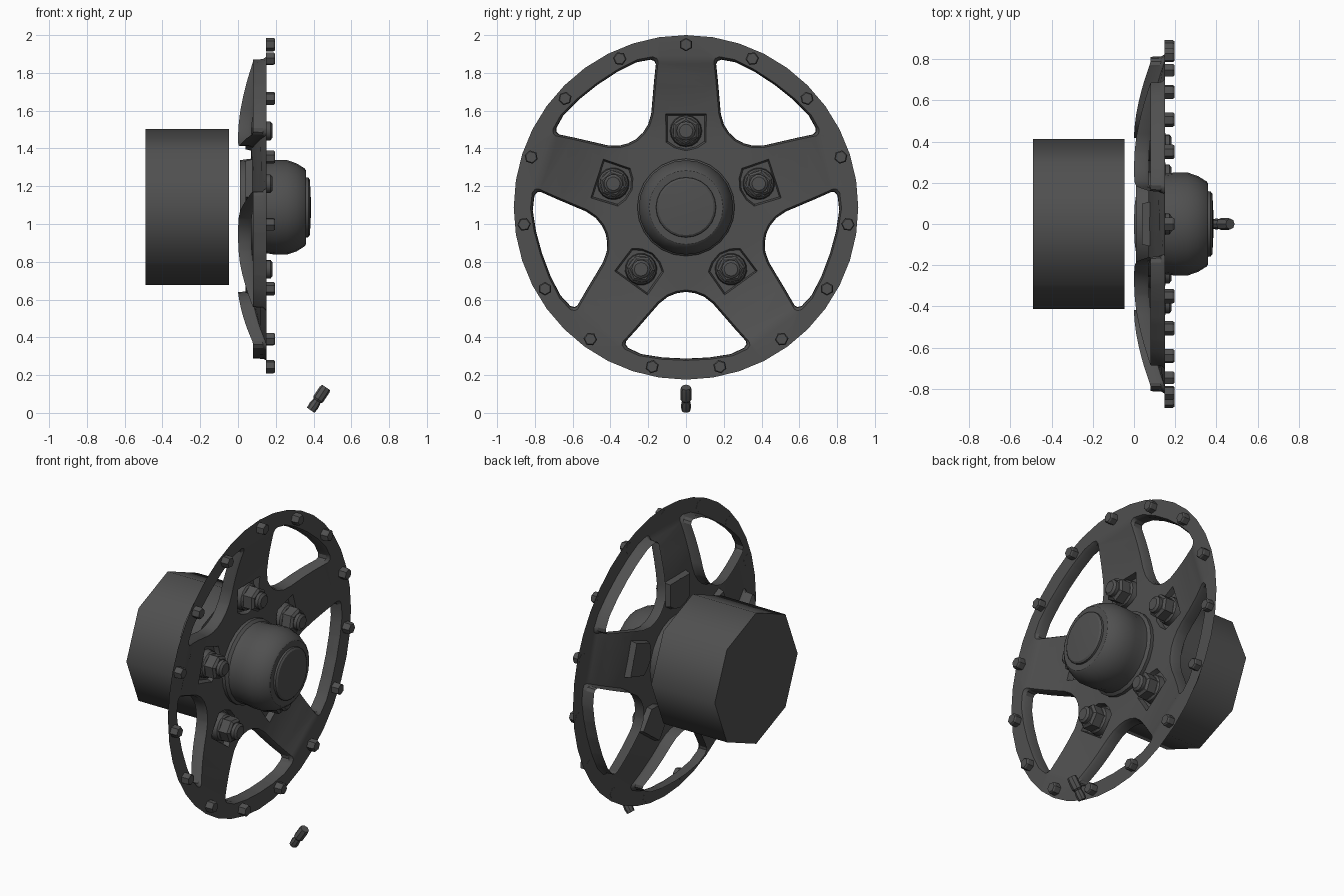
import bpy, bmesh
from math import sin, cos, tau, radians
from mathutils import Vector

if "Cube" in bpy.data.objects:
    bpy.data.objects.remove(bpy.data.objects["Cube"])

HUB_Z = 1.088     # wheel axis height
RIM_R = 0.912
THICK = 0.07      # depth of the window flanges
STEP = tau / 5    # five spokes

metal = bpy.data.materials.new("dark grey metal")
metal.use_nodes = True
metal.diffuse_color = (0.08, 0.08, 0.08, 1)
metal.node_tree.nodes["Principled BSDF"].inputs["Base Color"].default_value = (0.08, 0.08, 0.08, 1)


def finish(name, bm, loc, rot=(0, 0, 0), angle=30):
    bmesh.ops.recalc_face_normals(bm, faces=bm.faces[:])
    mesh = bpy.data.meshes.new(name)
    bm.to_mesh(mesh)
    bm.free()
    mesh.materials.append(metal)
    ob = bpy.data.objects.new(name, mesh)
    bpy.context.collection.objects.link(ob)
    ob.location, ob.rotation_euler = loc, rot
    bpy.ops.object.select_all(action='DESELECT')
    ob.select_set(True)
    bpy.context.view_layer.objects.active = ob
    bpy.ops.object.shade_smooth_by_angle(angle=radians(angle))


def add_lathe(bm, profile, sides):
    """Revolve (x, radius) pairs about the local x axis and cap both ends."""
    rings = [[bm.verts.new((x, r * sin(tau * i / sides), r * cos(tau * i / sides)))
              for i in range(sides)] for x, r in profile]
    for a, b in zip(rings, rings[1:]):
        for i in range(sides):
            j = (i + 1) % sides
            bm.faces.new((a[i], a[j], b[j], b[i]))
    bm.faces.new(rings[0])
    bm.faces.new(rings[-1])


def lathe(name, profile, sides, loc, rot=(0, 0, 0), angle=30):
    bm = bmesh.new()
    add_lathe(bm, profile, sides)
    finish(name, bm, loc, rot, angle)


def mirrored(half):
    """Close a half outline of (side, radial) points that starts and ends on the axis."""
    return half + [(-s, r) for s, r in half[-2:0:-1]]


def spoke_point(angle, r, s=0.0):
    return Vector((0, s * cos(angle) + r * sin(angle), r * cos(angle) - s * sin(angle)))


def dish(v):
    """Back depth of the dished wheel at this distance from the axis."""
    r = Vector((v.y, v.z)).length
    t = min(max((r - 0.42) / 0.38, 0), 1)
    return 0.08 * t ** 1.6


# Wheel face: flat sheet with window and lug openings
window = mirrored([(0, .437), (.05, .444), (.1, .463), (.15, .502), (.205, .565), (.27, .64),
                   (.335, .712), (.338, .73), (.325, .75), (.25, .785), (.13, .804), (0, .81)])
pocket = mirrored([(0, .495), (.108, .495), (.105, .345), (.06, .315), (0, .3)])

bm = bmesh.new()


def loop_edges(points):
    verts = [bm.verts.new(p) for p in points]
    return [bm.edges.new((v, verts[i - 1])) for i, v in enumerate(verts)]


edges = loop_edges([spoke_point(tau * i / 40, RIM_R) for i in range(40)])
for k in range(5):
    edges += loop_edges([spoke_point((k + 0.5) * STEP, r, s) for s, r in window])
    edges += loop_edges([spoke_point(k * STEP, r, s) for s, r in pocket])
bmesh.ops.triangle_fill(bm, use_beauty=True, use_dissolve=False, edges=edges, normal=(1, 0, 0))

# Cross cuts on the spokes so the sheet can bend
for k in range(5):
    for offset in (.42, .52, .58, .64, .7, .76, .8):
        point = spoke_point(k * STEP, offset)
        bmesh.ops.bisect_plane(bm, geom=bm.verts[:] + bm.edges[:] + bm.faces[:],
                               plane_co=point, plane_no=point.normalized())

# Sort the opening edges, then dish the sheet
window_centres = [spoke_point((k + 0.5) * STEP, 0.63) for k in range(5)]
pocket_centres = [spoke_point(k * STEP, 0.4) for k in range(5)]
window_loops = [[] for k in range(5)]
pocket_loops = [[] for k in range(5)]
for e in bm.edges:
    mid = (e.verts[0].co + e.verts[1].co) / 2
    if not e.is_boundary or mid.length > 0.88:
        continue
    near = min(range(5), key=lambda k: (mid - pocket_centres[k]).length)
    if (mid - pocket_centres[near]).length < 0.16:
        pocket_loops[near].append(e)
    else:
        near = min(range(5), key=lambda k: (mid - window_centres[k]).length)
        window_loops[near].append(e)
for v in bm.verts:
    v.co.x = dish(v.co) + THICK


def push_in(loop, centre, factor, depth):
    """Extrude an opening's edge loop inwards and to a new depth."""
    geom = bmesh.ops.extrude_edge_only(bm, edges=loop)["geom"]
    for v in (g for g in geom if isinstance(g, bmesh.types.BMVert)):
        x = depth(v.co)
        v.co = centre + (v.co - centre) * factor
        v.co.x = x
    new = {g for g in geom if isinstance(g, bmesh.types.BMVert)}
    return [g for g in geom if isinstance(g, bmesh.types.BMEdge) and set(g.verts) <= new]


# Bevelled window flanges and recessed lug pockets
for loop, centre in zip(window_loops, window_centres):
    loop = push_in(loop, centre, 0.955, lambda co: co.x - 0.018)
    push_in(loop, centre, 0.99, lambda co: co.x - THICK + 0.018)
for loop, centre in zip(pocket_loops, pocket_centres):
    loop = push_in(loop, centre, 0.92, lambda co: 0.04)
    bmesh.ops.edgeloop_fill(bm, edges=loop)
finish("wheel_face", bm, (0, 0, HUB_Z))

# Hub with a stepped, domed cap
lathe("hub", [(.01, .25), (.07, .258), (.09, .258), (.105, .243), (.15, .243), (.195, .25), (.26, .25),
              (.31, .233), (.352, .207), (.36, .195), (.36, .16)], 24, (0, 0, HUB_Z))
lathe("hub_cap", [(.35, .16), (.372, .158), (.38, .147), (.384, .09), (.386, .03)], 24, (0, 0, HUB_Z))

# Lug nuts: washer, hexagon and rounded stud
for k in range(5):
    a = k * STEP
    bm = bmesh.new()
    add_lathe(bm, [(.04, .085), (.075, .08), (.085, .07)], 16)
    add_lathe(bm, [(.08, .075), (.14, .075), (.152, .06)], 6)
    add_lathe(bm, [(.145, .05), (.172, .05), (.183, .036)], 12)
    finish(f"lug_nut_{k + 1}", bm, (0, .405 * sin(a), HUB_Z + .405 * cos(a)), (-a, 0, 0))

# Rim bolts
for k in range(15):
    a = tau * k / 15
    lathe(f"rim_bolt_{k + 1}", [(.149, .036), (.188, .036), (.196, .03)], 6,
          (0, .862 * sin(a), HUB_Z + .862 * cos(a)), (-a, 0, 0))

# Brake drum: eight-sided block behind the wheel
lathe("brake_drum", [(-.49, .413), (-.047, .413)], 8, (0, 0, 1.091), angle=50)

# Valve stem lying loose below, tilted up and outwards
lathe("valve_stem", [(0, .024), (.03, .027), (.06, .022), (.07, .03), (.13, .03), (.146, .026)],
      8, (.385, 0, .014), (0, radians(-56), 0))
